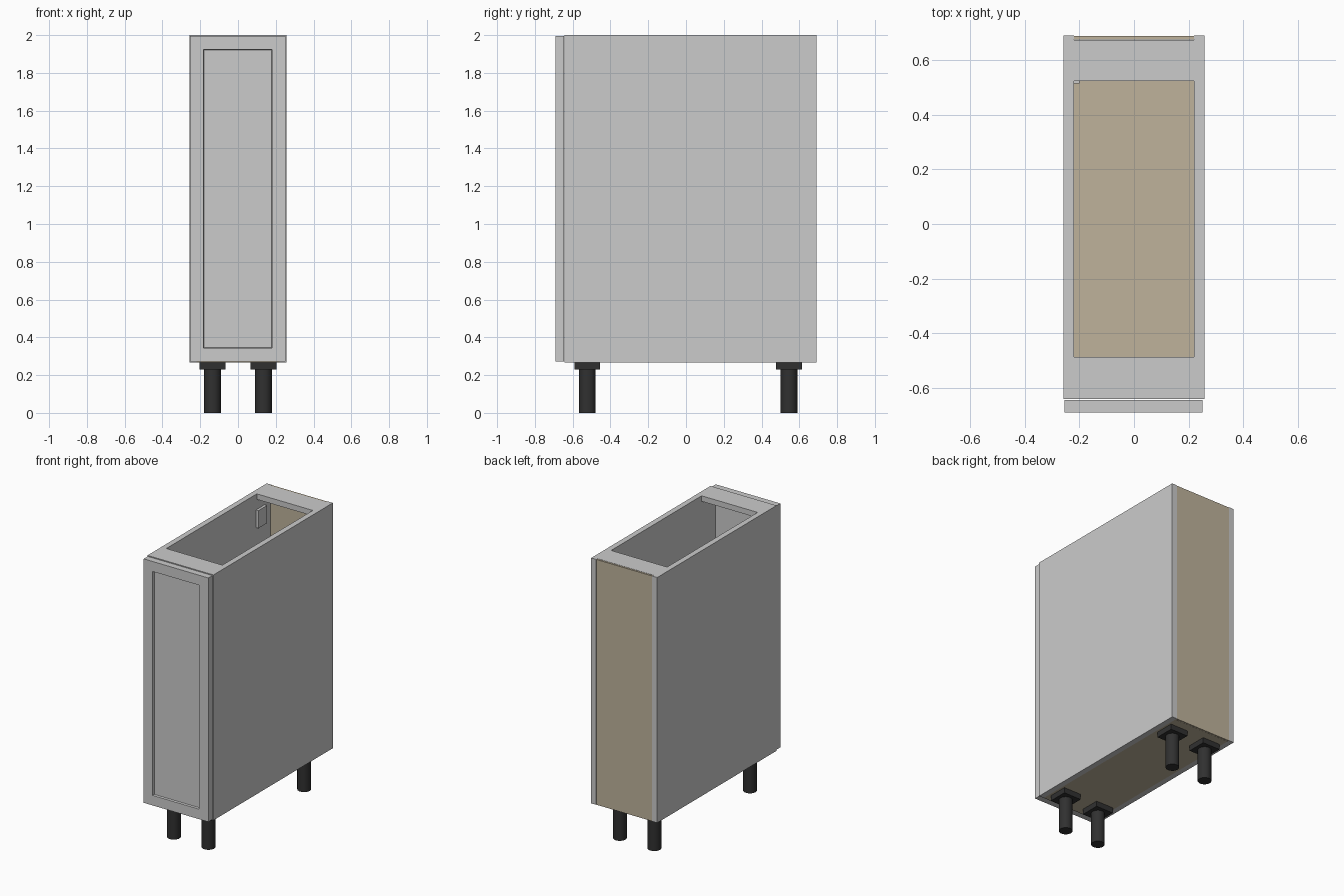
import bpy, bmesh

if "Cube" in bpy.data.objects:
    bpy.data.objects.remove(bpy.data.objects["Cube"])


def material(name, rgb):
    m = bpy.data.materials.new(name)
    m.diffuse_color = (*rgb, 1)
    m.use_nodes = True
    m.node_tree.nodes["Principled BSDF"].inputs["Base Color"].default_value = m.diffuse_color
    return m


board = material("raw_board", (0.52, 0.45, 0.33))
black = material("black_plastic", (0.03, 0.03, 0.03))


def box(name, x, y, z, mat=None):
    """Box from (min, max) ranges on each axis."""
    bm = bmesh.new()
    bmesh.ops.create_cube(bm, size=1)
    for v in bm.verts:
        v.co = [r[0] if c < 0 else r[1] for c, r in zip(v.co, (x, y, z))]
    me = bpy.data.meshes.new(name)
    bm.to_mesh(me)
    bm.free()
    ob = bpy.data.objects.new(name, me)
    bpy.context.collection.objects.link(ob)
    if mat:
        me.materials.append(mat)
    return ob


W, T = 0.258, 0.039           # half width, board thickness
IN = W - T                    # half inner width
BOT, TOP = 0.267, 2.0
FRONT, BACK = -0.642, 0.69

# Carcass sides
box("left_side", (-W, -IN), (FRONT, BACK), (BOT, TOP))
box("right_side", (IN, W), (FRONT, BACK), (BOT, TOP))

# Floor and back in raw board
box("floor_panel", (-IN, IN), (FRONT, 0.675), (BOT, BOT + T), board)
box("back_panel", (-IN, IN), (0.676, BACK - 0.002), (BOT, TOP - 0.001), board)

# Top rails
box("front_rail", (-IN, IN), (FRONT, -0.487), (TOP - T, TOP))
box("rear_rail", (-IN, IN), (0.523, 0.675), (TOP - T, TOP))

# Hanging bracket inside the left side
box("bracket", (-IN, -0.2), (0.514, 0.61), (1.765, 1.89))

# Door with recessed centre panel
door = box("door", (-0.254, 0.251), (-0.69, -0.645), (0.272, 1.995))
bm = bmesh.new()
bm.from_mesh(door.data)
bm.normal_update()
face = [min(bm.faces, key=lambda f: f.normal.y)]
bmesh.ops.inset_region(bm, faces=face, thickness=0.1)
bmesh.ops.inset_region(bm, faces=face, thickness=0.004, depth=-0.014)
bm.to_mesh(door.data)
bm.free()

# Legs with square mounting plates
P = 0.068
for yname, y in (("front", -0.522), ("rear", 0.545)):
    for xname, x in (("left", -0.135), ("right", 0.135)):
        box(f"{yname}_{xname}_leg_plate", (x - P, x + P), (y - P, y + P),
            (0.229, BOT), black)
        bpy.ops.mesh.primitive_cylinder_add(vertices=32, radius=0.044, depth=0.23,
                                            location=(x, y, 0.115))
        leg = bpy.context.object
        leg.name = f"{yname}_{xname}_leg"
        leg.data.materials.append(black)
        bpy.ops.object.shade_smooth_by_angle()
